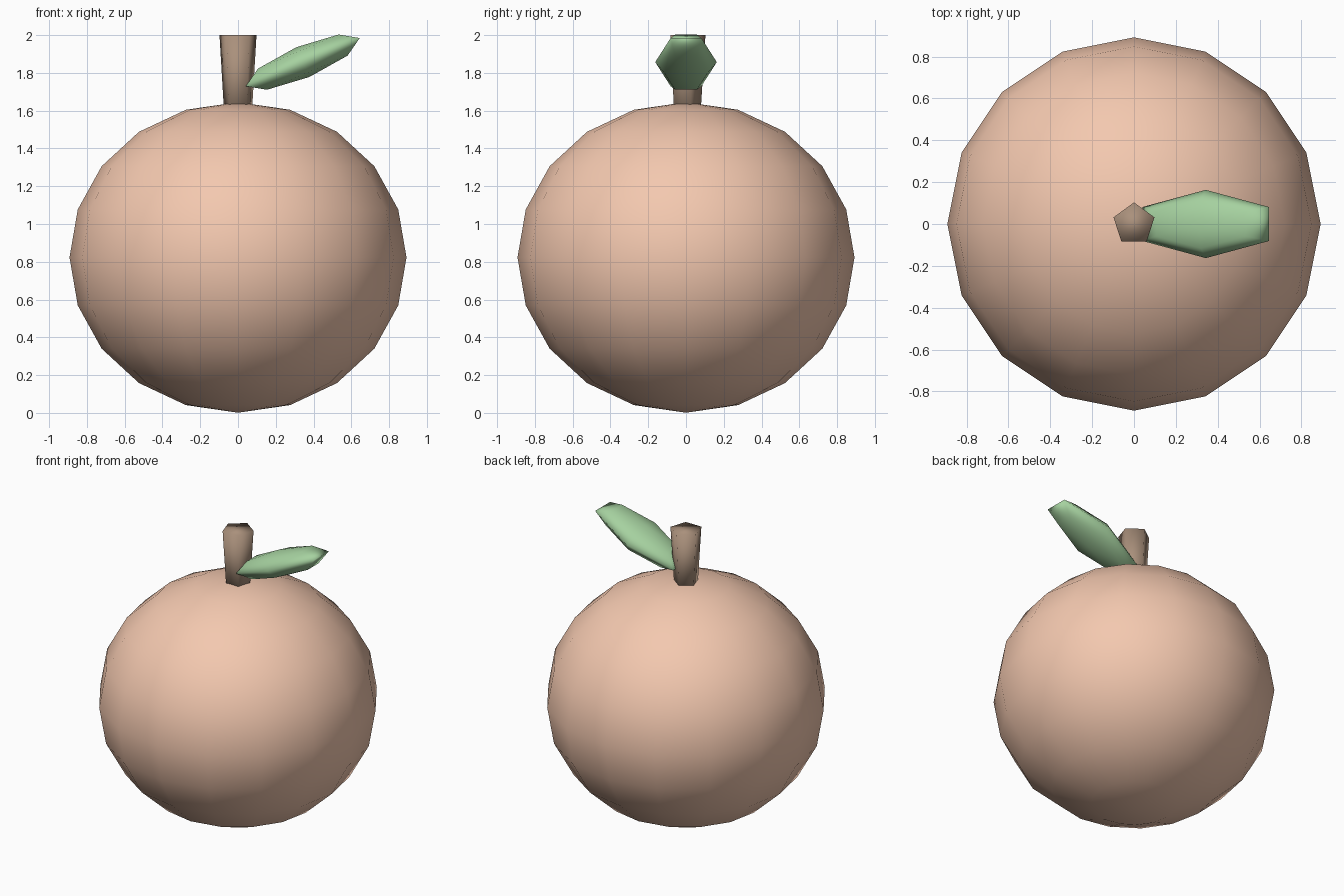
import bpy

if "Cube" in bpy.data.objects:
    bpy.data.objects.remove(bpy.data.objects["Cube"])


def finish(name, color):
    """Name the active object, smooth it and give it a plain colour."""
    obj = bpy.context.object
    obj.name = name
    bpy.ops.object.shade_smooth()
    mat = bpy.data.materials.new(name + "_color")
    mat.diffuse_color = (*color, 1)
    mat.use_nodes = True
    mat.node_tree.nodes["Principled BSDF"].inputs["Base Color"].default_value = mat.diffuse_color
    obj.data.materials.append(mat)
    return obj


# Round fruit body, slightly squashed
bpy.ops.mesh.primitive_uv_sphere_add(segments=16, ring_count=10, radius=1,
                                     location=(0, 0, 0.823))
fruit = finish("fruit_body", (0.90, 0.58, 0.43))
fruit.scale = (0.892, 0.892, 0.822)

# Five-sided stem, wider at the top and sunk into the fruit
bottom, top = 1.55, 2.0
bpy.ops.mesh.primitive_cone_add(vertices=5, radius1=0.075, radius2=0.103,
                                depth=top - bottom,
                                location=(0, 0, (top + bottom) / 2))
finish("stem", (0.40, 0.28, 0.20))

# Leaf: six-sided flattened sphere tilted upward
bpy.ops.mesh.primitive_uv_sphere_add(segments=6, ring_count=4, radius=1,
                                     location=(0.343, 0, 1.857),
                                     rotation=(0, -0.4, 0))
leaf = finish("leaf", (0.38, 0.64, 0.35))
leaf.scale = (0.378, 0.163, 0.086)
